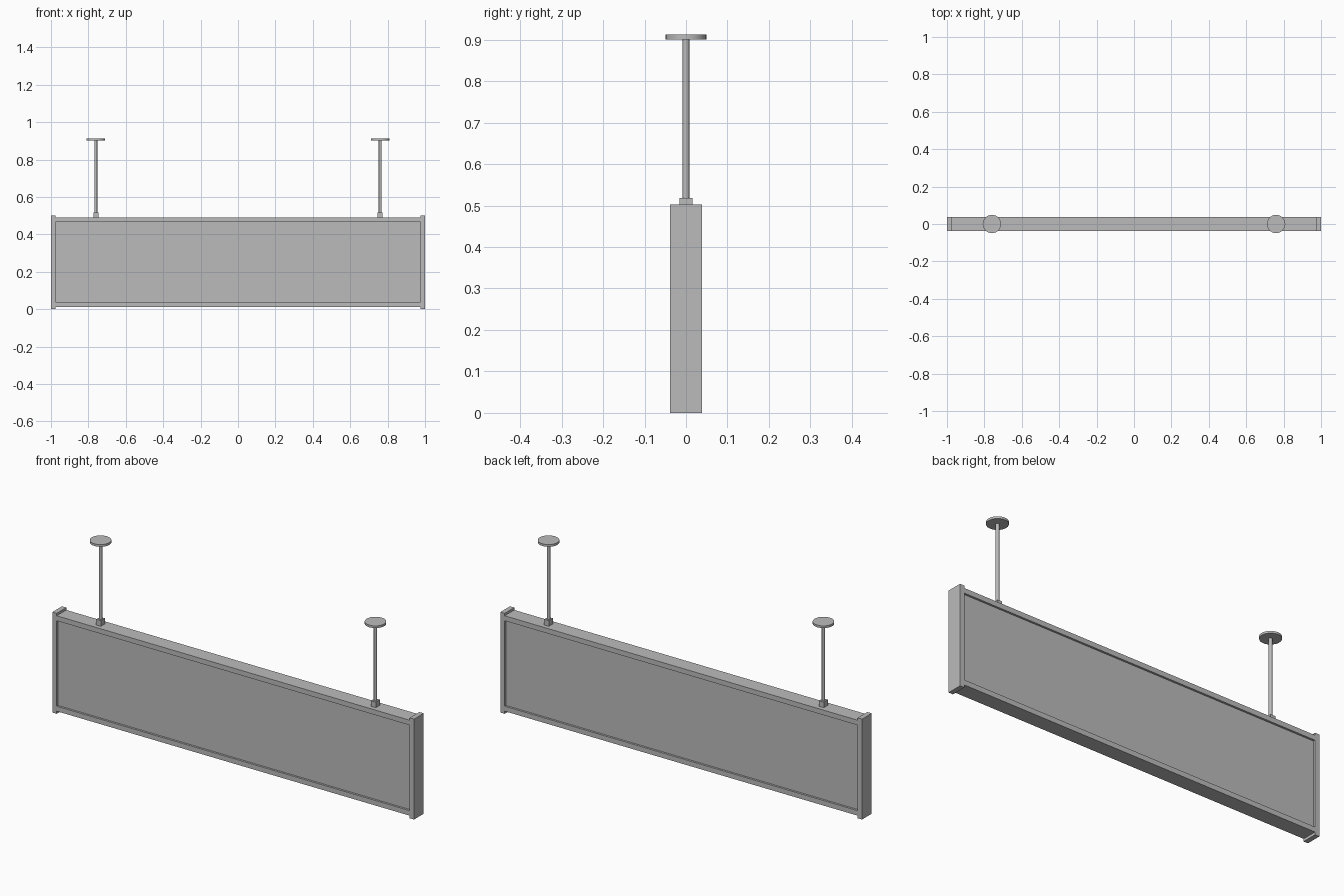
import bpy
import math

cube = bpy.data.objects.get("Cube")
if cube:
    bpy.data.objects.remove(cube, do_unlink=True)

# Single painted metal colour
GREY = (0.5, 0.5, 0.5, 1.0)
metal = bpy.data.materials.new("grey metal")
metal.use_nodes = True
metal.diffuse_color = GREY
metal.node_tree.nodes["Principled BSDF"].inputs["Base Color"].default_value = GREY


def finish(name):
    obj = bpy.context.object
    obj.name = name
    obj.data.materials.append(metal)
    return obj


def box(name, x, y, z):
    """Box spanning the given (low, high) ranges."""
    spans = (x, y, z)
    bpy.ops.mesh.primitive_cube_add(size=1, location=[sum(s) / 2 for s in spans])
    obj = finish(name)
    obj.scale = [s[1] - s[0] for s in spans]
    bpy.ops.object.transform_apply(location=False, rotation=False, scale=True)
    return obj


def cylinder(name, x, radius, z, sides):
    bpy.ops.mesh.primitive_cylinder_add(
        vertices=sides, radius=radius, depth=z[1] - z[0], location=(x, 0, sum(z) / 2))
    obj = finish(name)
    bpy.ops.object.shade_smooth_by_angle(angle=math.radians(35))
    return obj


HALF_DEPTH = 0.038
CAP_INNER = 0.976
RAIL = 0.025
BOTTOM, TOP = 0.013, 0.49
depth = (-HALF_DEPTH, HALF_DEPTH)
width = (-CAP_INNER, CAP_INNER)

# Sign panel, recessed on both faces between the rails
box("sign_panel", width, (-HALF_DEPTH + 0.01, HALF_DEPTH - 0.01),
    (BOTTOM + RAIL, TOP - RAIL))
box("bottom_rail", width, depth, (BOTTOM, BOTTOM + RAIL))
box("top_rail", width, depth, (TOP - RAIL, TOP))

# End caps and hanging rods on both sides
for side, s in (("left", 1), ("right", -1)):
    box(side + "_end_cap", sorted((s * CAP_INNER, s)), depth, (0, 0.502))
    x = s * 0.76
    box(side + "_rod_socket", (x - 0.013, x + 0.013), (-0.016, 0.016), (TOP, 0.518))
    cylinder(side + "_hanging_rod", x, 0.008, (0.518, 0.902), 12)
    cylinder(side + "_ceiling_plate", x, 0.049, (0.901, 0.912), 32)
